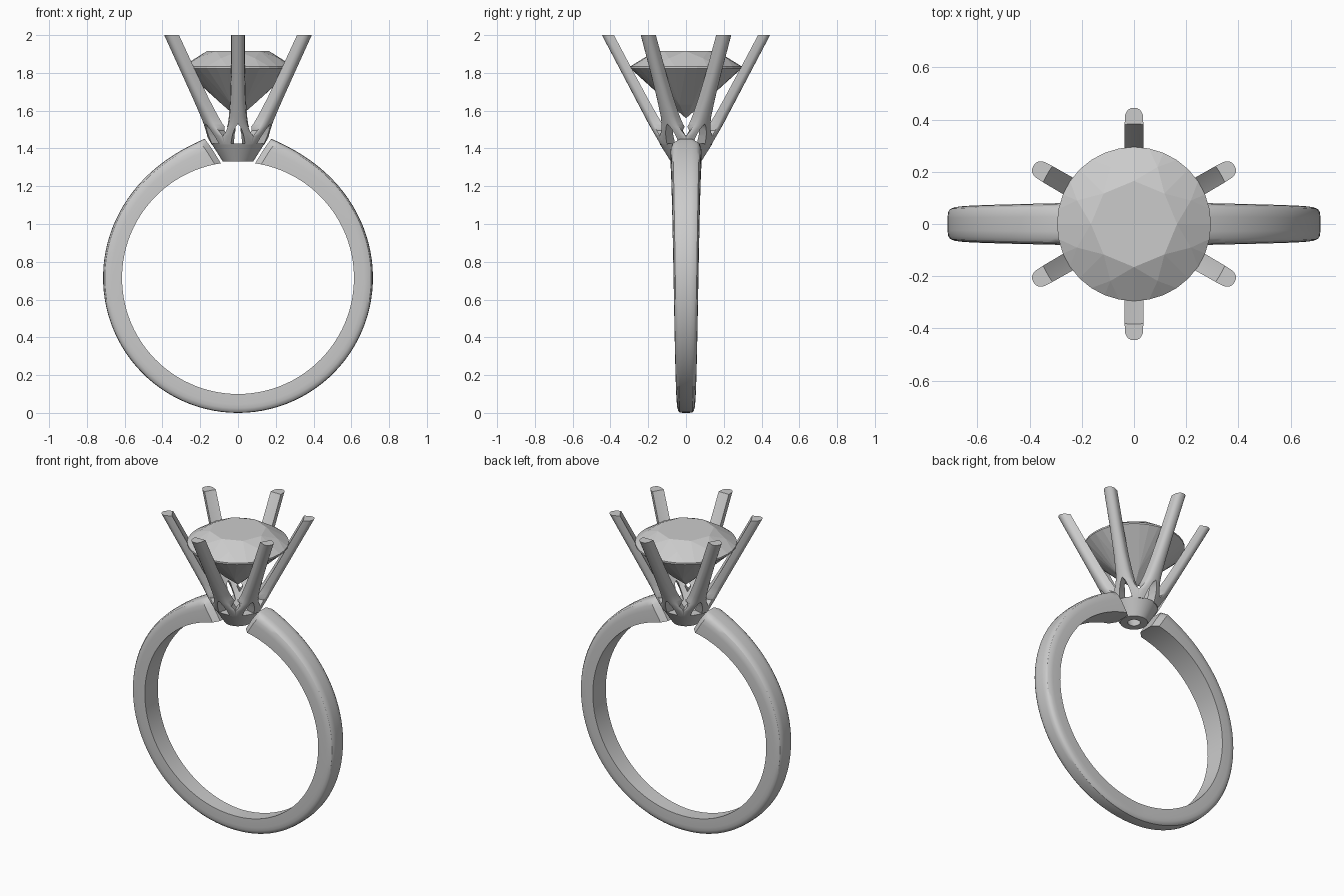
import bpy, bmesh, math
from mathutils import Vector

if "Cube" in bpy.data.objects:
    bpy.data.objects.remove(bpy.data.objects["Cube"], do_unlink=True)

# One shared grey metal colour
grey = bpy.data.materials.new("light grey")
grey.use_nodes = True
COLOUR = (0.6, 0.6, 0.6, 1)
grey.diffuse_color = COLOUR
grey.node_tree.nodes["Principled BSDF"].inputs["Base Color"].default_value = COLOUR


def finish(name, bm, smooth=True):
    """Turn a bmesh into a named, coloured object."""
    bmesh.ops.recalc_face_normals(bm, faces=bm.faces[:])
    mesh = bpy.data.meshes.new(name)
    bm.to_mesh(mesh)
    bm.free()
    mesh.materials.append(grey)
    obj = bpy.data.objects.new(name, mesh)
    bpy.context.collection.objects.link(obj)
    if smooth:
        bpy.ops.object.select_all(action='DESELECT')
        obj.select_set(True)
        bpy.context.view_layer.objects.active = obj
        bpy.ops.object.shade_smooth_by_angle(angle=math.radians(32))
    return obj


# Band: D-shaped section swept round the finger hole, growing towards the shoulders
CENTRE_Z, INNER_R = 0.714, 0.614
HALF = [(0, 1), (0.55, 1), (0.75, 0.96), (0.9, 0.86), (0.98, 0.68), (1.0, 0.35)]
SECTION = HALF + [(d, -w) for d, w in reversed(HALF)]
END = 171.5


def band_ring(bm, phi, taper=1.0):
    t = phi / END
    thick = 0.1 + 0.044 * abs(t) ** 7
    width = (0.047 + 0.036 * abs(t)) * taper
    ring = []
    for d, w in SECTION:
        a = math.radians(phi - 5 * d * t ** 9)      # slanted end follows the cup
        r = INNER_R + d * thick
        ring.append(bm.verts.new((r * math.sin(a), w * width, CENTRE_Z - r * math.cos(a))))
    return ring


bm = bmesh.new()
steps, full = 96, END - 3
rings = [band_ring(bm, -END, 0.6)]
rings += [band_ring(bm, -full + 2 * full * i / steps) for i in range(steps + 1)]
rings.append(band_ring(bm, END, 0.6))
n = len(SECTION)
for a, b in zip(rings, rings[1:]):
    for k in range(n):
        bm.faces.new((a[k], a[(k + 1) % n], b[(k + 1) % n], b[k]))
bm.faces.new(rings[0])
bm.faces.new(rings[-1])
finish("band", bm)

# Cup: conical collar with a hole through the bottom
bm = bmesh.new()
profile = [(0.08, 1.33), (0.14, 1.425), (0.078, 1.425), (0.036, 1.33)]
SEG = 48
loops = [[bm.verts.new((r * math.cos(2 * math.pi * i / SEG),
                        r * math.sin(2 * math.pi * i / SEG), z)) for i in range(SEG)]
         for r, z in profile]
for j in range(4):
    a, b = loops[j], loops[(j + 1) % 4]
    for i in range(SEG):
        k = (i + 1) % SEG
        bm.faces.new((a[i], a[k], b[k], b[i]))
finish("cup", bm)

# Prongs: each is a tapered bar that forks into two legs meeting its neighbours.
# Rows: height, inner edge, outer edge (None = reaches the neighbour), edge rounding
ROWS = [(2.0, 0, 0.036, 1), (1.8, 0, 0.037, 1), (1.66, 0, 0.042, 1), (1.57, 0, 0.049, 0.9),
        (1.53, 0, 0.055, 0.7), (1.515, 0.012, 0.060, 0.6), (1.495, 0.021, 0.068, 0.5),
        (1.476, 0.028, 0.079, 0.3), (1.465, 0.031, None, 0), (1.42, 0.039, None, 0)]
COLS = (0, 0.35, 0.65, 0.87, 1)

bm = bmesh.new()
cache = {}


def shell_pair(turn, side, row, f):
    """Outer and inner vertex of the basket at one grid position."""
    z, e0, e1, rounding = row
    r = 0.14 + (z - 1.42) * 0.526
    ri = r - 0.062
    e1 = r * math.pi / 6 if e1 is None else e1
    a = (e0 + (e1 - e0) * f) / r
    grow = (r / ri) if z > 1.5 else 1.0
    ro = r - 0.026 * rounding * f ** 3
    out = (ro * math.cos(turn + side * a), ro * math.sin(turn + side * a), z)
    key = tuple(int(round(c * 1e5)) for c in out)
    if key not in cache:
        b = turn + side * a * grow
        cache[key] = (bm.verts.new(out), bm.verts.new((ri * math.cos(b), ri * math.sin(b), z)))
    return cache[key]


outer_faces = []
for p in range(6):
    turn = math.radians(30 + 60 * p)
    for side in (-1, 1):
        for top, low in zip(ROWS, ROWS[1:]):
            for f, g in zip(COLS, COLS[1:]):
                quad = [shell_pair(turn, side, top, f), shell_pair(turn, side, top, g),
                        shell_pair(turn, side, low, g), shell_pair(turn, side, low, f)]
                outer_faces.append(bm.faces.new([q[0] for q in quad]))
                bm.faces.new([q[1] for q in reversed(quad)])
inner_of = {o: i for o, i in cache.values()}
rim = [e for e in {e for f in outer_faces for e in f.edges} if len(e.link_faces) == 1]
for e in rim:
    a, b = e.verts
    bm.faces.new((a, b, inner_of[b], inner_of[a]))
finish("prongs", bm)

# Stone: round brilliant cut as the hull of its facet corners
bm = bmesh.new()
# radius, height, corner count, turn in degrees
for r, z, count, offset in [(0.165, 1.915, 8, 0), (0.236, 1.877, 8, 22.5),
                            (0.295, 1.834, 32, 0), (0.295, 1.824, 32, 0),
                            (0.09, 1.632, 8, 22.5)]:
    for i in range(count):
        a = math.radians(offset) + 2 * math.pi * i / count
        bm.verts.new((r * math.cos(a), r * math.sin(a), z))
bm.verts.new((0, 0, 1.56))
bmesh.ops.convex_hull(bm, input=bm.verts[:])
bmesh.ops.dissolve_limit(bm, angle_limit=math.radians(1), verts=bm.verts[:], edges=bm.edges[:])
finish("stone", bm, smooth=False)
